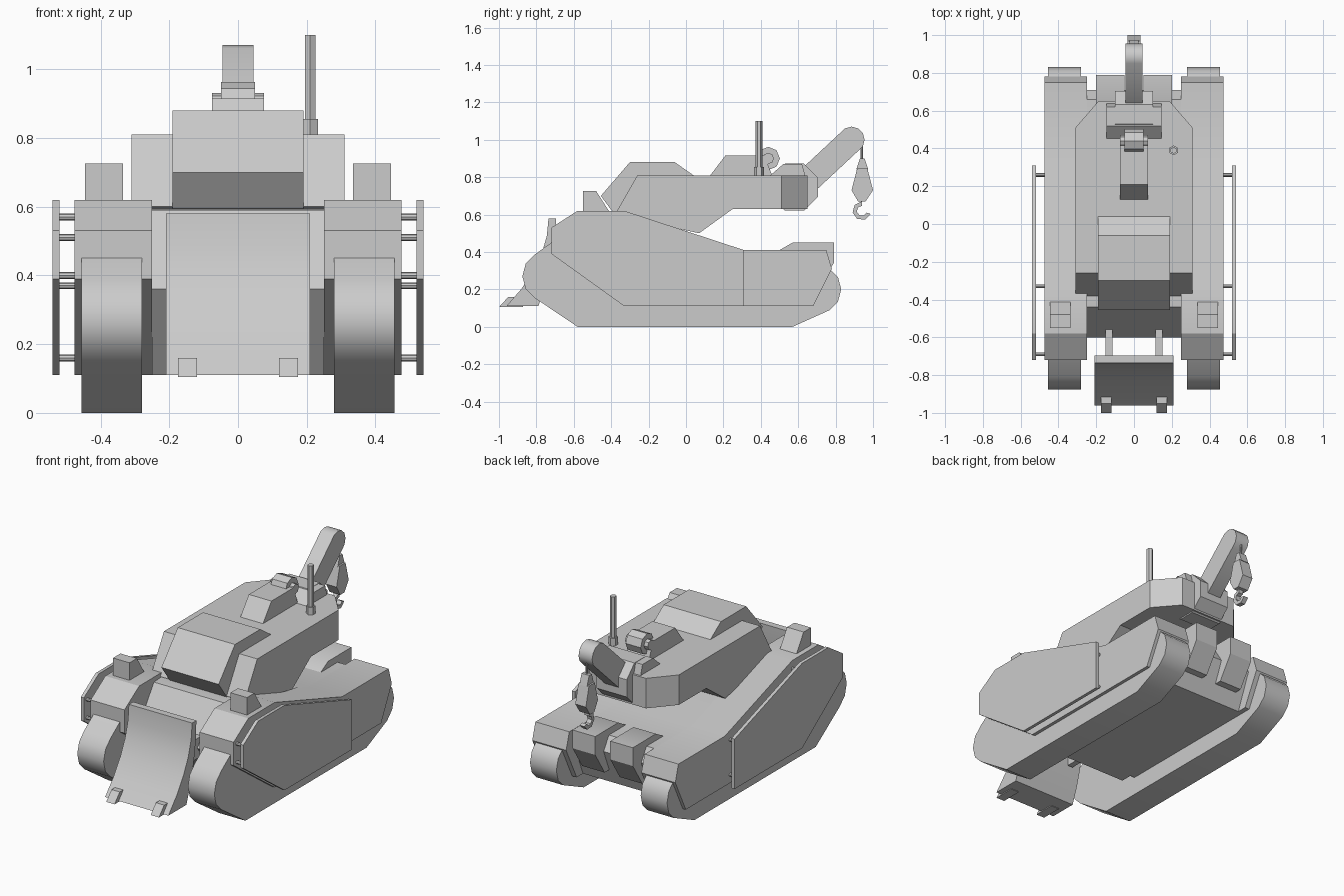
import bpy, bmesh, math
from mathutils import Vector
from mathutils.geometry import convex_hull_2d

cube = bpy.data.objects.get("Cube")
if cube:
    bpy.data.objects.remove(cube, do_unlink=True)

GREY = (0.6, 0.6, 0.6, 1)
grey = bpy.data.materials.new("plain grey")
grey.use_nodes = True
grey.diffuse_color = GREY
grey.node_tree.nodes["Principled BSDF"].inputs["Base Color"].default_value = GREY

# Shared levels
FLOOR, DECK, SHOULDER, ROOF = 0.11, 0.41, 0.62, 0.81
SIDES = {"left": 1, "right": -1}


def finish(name, bm):
    bmesh.ops.recalc_face_normals(bm, faces=bm.faces)
    mesh = bpy.data.meshes.new(name)
    bm.to_mesh(mesh)
    bm.free()
    mesh.materials.append(grey)
    part = bpy.data.objects.new(name, mesh)
    bpy.context.collection.objects.link(part)
    bpy.ops.object.select_all(action="DESELECT")
    part.select_set(True)
    bpy.context.view_layer.objects.active = part
    bpy.ops.object.shade_smooth_by_angle(angle=math.radians(32))


def slab(name, start, end, profile, cuts=()):
    """Extrude a (y, z) profile along x, then slice off corners."""
    bm = bmesh.new()
    face = bm.faces.new([bm.verts.new((start, y, z)) for y, z in profile])
    out = bmesh.ops.extrude_face_region(bm, geom=[face])
    moved = [v for v in out["geom"] if isinstance(v, bmesh.types.BMVert)]
    bmesh.ops.translate(bm, verts=moved, vec=(end - start, 0, 0))
    for point, normal in cuts:
        geom = bm.verts[:] + bm.edges[:] + bm.faces[:]
        sliced = bmesh.ops.bisect_plane(bm, geom=geom, plane_co=point,
                                        plane_no=normal, clear_outer=True)
        rim = [e for e in sliced["geom_cut"] if isinstance(e, bmesh.types.BMEdge)]
        bmesh.ops.holes_fill(bm, edges=rim)
    finish(name, bm)


def centred(name, half_width, profile, cuts=()):
    slab(name, -half_width, half_width, profile, cuts)


def pair(name, inner, outer, profile):
    for side, sign in SIDES.items():
        slab(f"{side}_{name}", sign * inner, sign * outer, profile)


def rod(name, start, end, radius, sides=8):
    a, b = Vector(start), Vector(end)
    bm = bmesh.new()
    bmesh.ops.create_cone(bm, cap_ends=True, segments=sides, radius1=radius,
                          radius2=radius, depth=(b - a).length)
    turn = (b - a).to_track_quat("Z", "Y").to_matrix()
    bmesh.ops.rotate(bm, verts=bm.verts, matrix=turn)
    bmesh.ops.translate(bm, verts=bm.verts, vec=(a + b) / 2)
    finish(name, bm)


def arc(y, z, radius, first=0, last=330, steps=11):
    """Points round a circle; the defaults close a twelve-sided ring."""
    angles = [math.radians(first + (last - first) * i / steps)
              for i in range(steps + 1)]
    return [(y + radius * math.cos(a), z + radius * math.sin(a)) for a in angles]


def wrap(points):
    """Tight outline around loose points."""
    return [points[i] for i in convex_hull_2d(points)]


def wedge(front, back, bottom, top, front_slope=0, back_slope=0):
    """Box outline whose top is shortened at either end."""
    return [(front, bottom), (front + front_slope, top),
            (back - back_slope, top), (back, bottom)]


# Tracks wrap an idler, a sprocket and the flat ground run
pair("track", 0.28, 0.455, wrap(
    arc(-0.74, 0.27, 0.135) + arc(0.7, 0.2, 0.13)
    + [(-0.58, 0), (0.57, 0), (-0.72, 0.45)]))

# Side hulls, and stand-off skirt plates sharing the same front outline
nose = [(-0.33, FLOOR), (-0.72, 0.39), (-0.72, 0.53), (-0.58, SHOULDER),
        (-0.33, SHOULDER), (0.31, DECK)]
pair("side_hull", 0.25, 0.475,
     nose + [(0.75, DECK), (0.78, 0.31), (0.68, FLOOR)])
pair("skirt_plate", 0.52, 0.54, nose + [(0.31, FLOOR)])
pin_heights = {-0.69: (0.4, 0.51), -0.33: (0.16, 0.57), 0.26: (0.16, 0.37)}
for side, sign in SIDES.items():
    for y, heights in pin_heights.items():
        for z in heights:
            rod(side + "_skirt_pin", (sign * 0.47, y, z),
                (sign * 0.53, y, z), 0.01)

# Central hull and rear housings
centred("central_hull", 0.25, [
    (-0.4, FLOOR), (-0.6, 0.36), (-0.44, 0.59), (-0.3, 0.6), (0.31, DECK),
    (0.66, DECK), (0.71, 0.33), (0.62, FLOOR)])
pair("rear_housing", 0.05, 0.2, [
    (0.5, DECK), (0.57, 0.45), (0.79, 0.45), (0.79, 0.34), (0.7, 0.2),
    (0.6, 0.2)])

# Headlamps
pair("headlamp", 0.335, 0.445, wedge(-0.55, -0.4, 0.6, 0.725, back_slope=0.08))

# Dozer blade, curving forward and thickening toward its lower edge
drops = [i / 5 for i in range(6)]
face = [(-0.735 - 0.225 * t * t, 0.58 + (FLOOR - 0.58) * t) for t in drops]
rear = [(y + 0.04 + 0.13 * t * t, z) for t, (y, z) in zip(drops, face)]
centred("dozer_blade", 0.21, face + rear[::-1])
pair("blade_arm", 0.115, 0.15, wedge(-0.72, -0.55, 0.3, 0.42))
pair("blade_tooth", 0.12, 0.175,
     wedge(-1, -0.87, 0.105, 0.16, front_slope=0.05, back_slope=0.03))

# Superstructure with clipped rear corners and a raised cab
corners = [((sign * 0.31, 0.51, 0), (sign * 0.15, 0.13, 0))
           for sign in SIDES.values()]
centred("superstructure", 0.31, [
    (-0.38, 0.6), (-0.26, ROOF), (0.65, ROOF), (0.65, 0.63), (0.25, 0.63),
    (0.07, 0.5)], corners)
centred("cab", 0.19, [
    (-0.36, 0.57), (-0.455, 0.7), (-0.3, 0.88), (-0.06, 0.88), (0.04, ROOF),
    (0, 0.6)])

# Roof hatch, winch and antenna
centred("roof_hatch", 0.075,
        wedge(0.13, 0.46, ROOF, 0.915, front_slope=0.08, back_slope=0.04))
for name, reach, radius in (("winch_drum", 0.05, 0.062), ("winch_axle", 0.075, 0.03)):
    rod(name, (-reach, 0.44, 0.9), (reach, 0.44, 0.9), radius)
rod("antenna_base", (0.21, 0.39, 0.8), (0.21, 0.39, 0.855), 0.026, sides=6)
rod("antenna", (0.21, 0.39, 0.85), (0.21, 0.39, 1.1), 0.018, sides=6)

# Crane mount, pivot and boom
centred("crane_mount", 0.145,
        wedge(0.44, 0.64, 0.8, 0.87, front_slope=0.08, back_slope=0.02))
centred("crane_pivot", 0.1, arc(0.58, 0.747, 0.135, first=22.5, last=337.5, steps=7))
centred("crane_boom", 0.045, wrap(
    arc(0.66, 0.79, 0.07) + arc(0.885, 1, 0.07)))

# Hanging block and hook
rod("hook_cable", (0, 0.94, 0.89), (0, 0.94, 1), 0.006)
centred("hook_pulley", 0.025,
        wedge(0.91, 0.975, 0.84, 0.9, front_slope=0.02, back_slope=0.02))
centred("hook_block", 0.035,
        wedge(0.885, 1, 0.73, 0.845, front_slope=0.03, back_slope=0.03)
        + [(0.96, 0.67), (0.92, 0.67)])
outer, inner = [arc(0.94, 0.62, r, first=90, last=340, steps=5) for r in (0.05, 0.027)]
centred("hook", 0.015, outer + inner[::-1])
